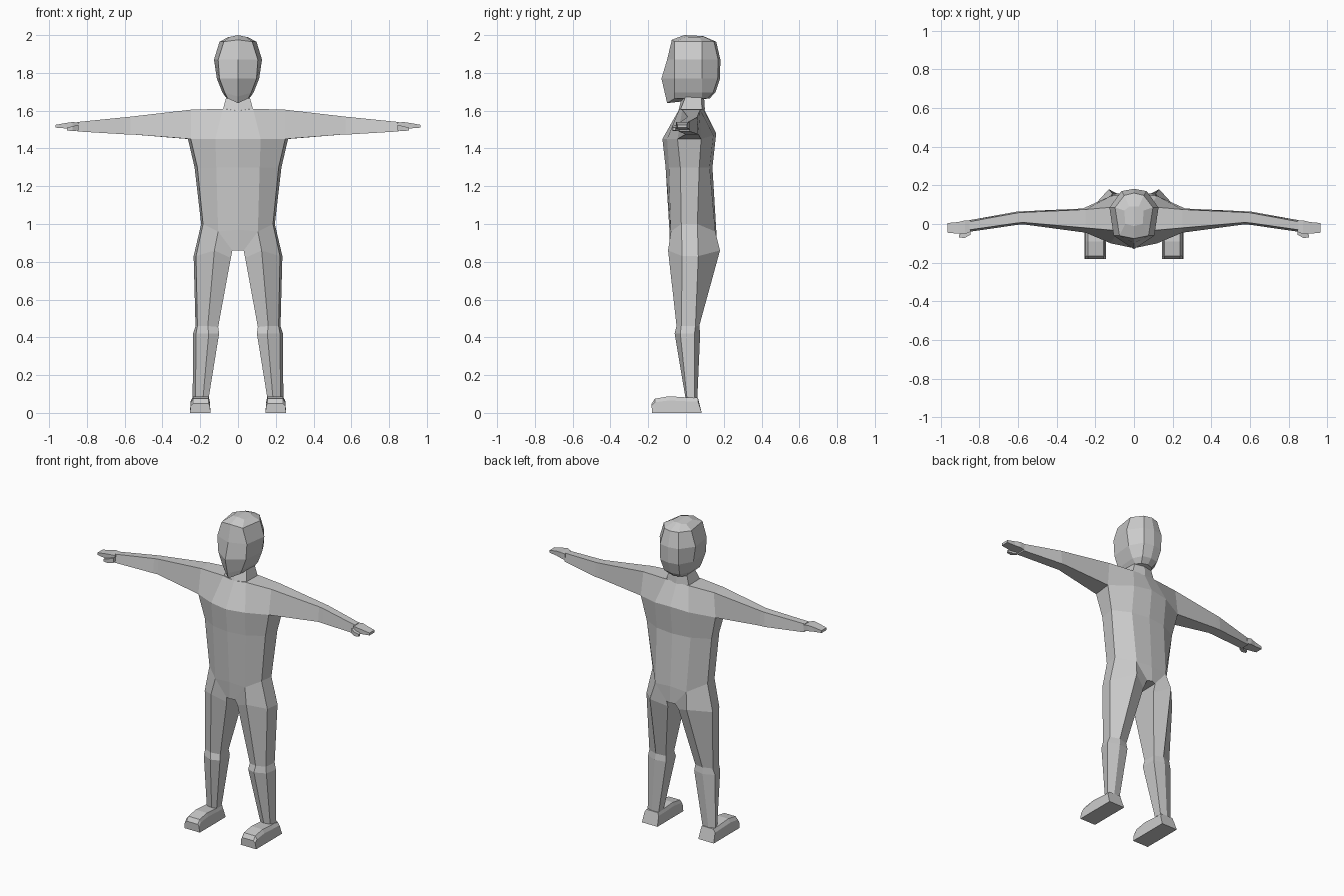
import bpy, bmesh


def loft(bm, rings, closed=True, cap_start=False, cap_end=False):
    """Skin a list of equal-length rings of (x, y, z) points with quads."""
    rows = [[bm.verts.new(p) for p in r] for r in rings]
    n = len(rows[0])
    for a, b in zip(rows, rows[1:]):
        for i in range(n if closed else n - 1):
            j = (i + 1) % n
            bm.faces.new((a[i], a[j], b[j], b[i]))
    if cap_start:
        bm.faces.new(rows[0])
    if cap_end:
        bm.faces.new(rows[-1])


def finish(name, bm):
    """Weld, mirror across x = 0 and link as an object."""
    bmesh.ops.remove_doubles(bm, verts=bm.verts, dist=0.001)
    bmesh.ops.recalc_face_normals(bm, faces=bm.faces)
    me = bpy.data.meshes.new(name)
    bm.to_mesh(me)
    bm.free()
    ob = bpy.data.objects.new(name, me)
    bpy.context.collection.objects.link(ob)
    ob.modifiers.new("mirror", 'MIRROR').use_axis = (True, False, False)


def box_ring(x, y0, y1, z0, z1, t0=None, t1=None):
    """Four-sided section across x; t0, t1 are the depths of the top edge."""
    t0 = y0 if t0 is None else t0
    t1 = y1 if t1 is None else t1
    return [(x, t0, z1), (x, t1, z1), (x, y1, z0), (x, y0, z0)]


# Torso half: front centre, front, side front, side back, back, back centre
bm = bmesh.new()
loft(bm, [
    [(0, -.04, 1.60), (.08, -.035, 1.61), (.25, -.02, 1.605), (.25, .075, 1.605), (.08, .09, 1.61), (0, .095, 1.61)],
    [(0, -.125, 1.45), (.12, -.10, 1.45), (.25, -.045, 1.45), (.265, .08, 1.45), (.12, .145, 1.47), (0, .16, 1.48)],
    [(0, -.108, 1.3), (.115, -.09, 1.3), (.215, -.03, 1.3), (.23, .07, 1.3), (.12, .125, 1.3), (0, .14, 1.3)],
    [(0, -.088, .97), (.105, -.08, .96), (.185, -.025, 1.0), (.195, .06, 1.0), (.11, .155, .96), (0, .16, .97)],
], closed=False, cap_start=True)
# Open the shoulder for the arm
hole = [f for f in bm.faces if all(v.co.x > .24 for v in f.verts)]
bmesh.ops.delete(bm, geom=hole, context='FACES_ONLY')
# Crotch
loft(bm, [
    [(0, -.088, .97), (0, -.085, .86), (0, .165, .865), (0, .16, .97)],
    [(.105, -.08, .96), (.03, -.075, .86), (.03, .155, .865), (.11, .155, .96)],
], closed=False)
# Leg: inner front, front, side front, side back, back, inner back
loft(bm, [
    [(.03, -.075, .86), (.105, -.08, .96), (.185, -.025, 1.0), (.195, .06, 1.0), (.11, .155, .96), (.03, .155, .865)],
    [(.038, -.06, .82), (.125, -.095, .86), (.222, -.02, .83), (.235, .065, .83), (.13, .18, .86), (.038, .13, .82)],
    [(.105, -.03, .455), (.16, -.05, .46), (.215, -.025, .46), (.225, .05, .46), (.165, .07, .46), (.105, .055, .455)],
    [(.10, -.04, .42), (.155, -.06, .42), (.222, -.03, .42), (.238, .045, .42), (.17, .075, .42), (.10, .06, .42)],
    [(.155, .005, .08), (.185, -.003, .08), (.225, .005, .08), (.24, .045, .08), (.20, .06, .08), (.155, .055, .08)],
])
# Arm, from shoulder through elbow to wrist
loft(bm, [
    [(.25, -.02, 1.605), (.25, .075, 1.605), (.265, .08, 1.45), (.25, -.045, 1.45)],
    box_ring(.57, -.002, .066, 1.475, 1.568, .008, .06),
    box_ring(.60, -.004, .065, 1.475, 1.565, .006, .058),
    box_ring(.85, -.04, .02, 1.49, 1.54, -.03, .012),
], cap_end=True)
finish("body", bm)

# Hand and thumb
bm = bmesh.new()
loft(bm, [
    box_ring(.845, -.04, .018, 1.498, 1.536),
    box_ring(.875, -.052, .018, 1.503, 1.54),
    box_ring(.91, -.05, .01, 1.506, 1.535),
    box_ring(.965, -.045, .005, 1.51, 1.525),
], cap_start=True, cap_end=True)
finish("hand", bm)
bm = bmesh.new()
loft(bm, [
    box_ring(.845, -.055, -.03, 1.495, 1.525),
    box_ring(.875, -.072, -.045, 1.492, 1.518),
    box_ring(.905, -.07, -.055, 1.495, 1.51),
], cap_start=True, cap_end=True)
finish("thumb", bm)

# Foot, sections from heel to toe
bm = bmesh.new()
loft(bm, [[(.145, y0, 0), (.255, y0, 0), (.25, y1, h * .75), (.237, y1, h), (.157, y1, h), (.15, y1, h * .75)]
          for y0, y1, h in ((.083, .063, .08), (.0, .0, .082), (-.09, -.09, .088), (-.16, -.165, .075), (-.18, -.182, .05))],
     cap_start=True, cap_end=True)
finish("foot", bm)

# Neck half
bm = bmesh.new()
loft(bm, [[(0, -.04, 1.60), (.08, -.03, 1.605), (.08, .085, 1.605), (0, .1, 1.605)],
          [(0, -.02, 1.68), (.06, 0, 1.68), (.06, .08, 1.68), (0, .095, 1.68)]], closed=False)
finish("neck", bm)

# Head half: (height, front depth, front z drop, cheek x, side x, back x, back depth)
bm = bmesh.new()
rings = []
for z, front, drop, cheek, side, back, rear in (
        (1.665, -.10, .025, .055, .06, .04, .125),
        (1.695, -.108, .02, .07, .082, .055, .155),
        (1.77, -.13, 0, .098, .112, .065, .18),
        (1.87, -.10, 0, .105, .127, .065, .182),
        (1.965, -.075, -.01, .075, .098, .05, .16)):
    rings.append([(0, front, z - drop), (cheek, -.06, z), (side, .085, z), (back, rear - .012, z), (0, rear, z)])
rings.append([(0, -.01, 2.0), (.045, .0, 1.99), (.05, .07, 1.99), (.025, .09, 1.992), (0, .09, 1.995)])
loft(bm, rings, closed=False, cap_start=True, cap_end=True)
finish("head", bm)
